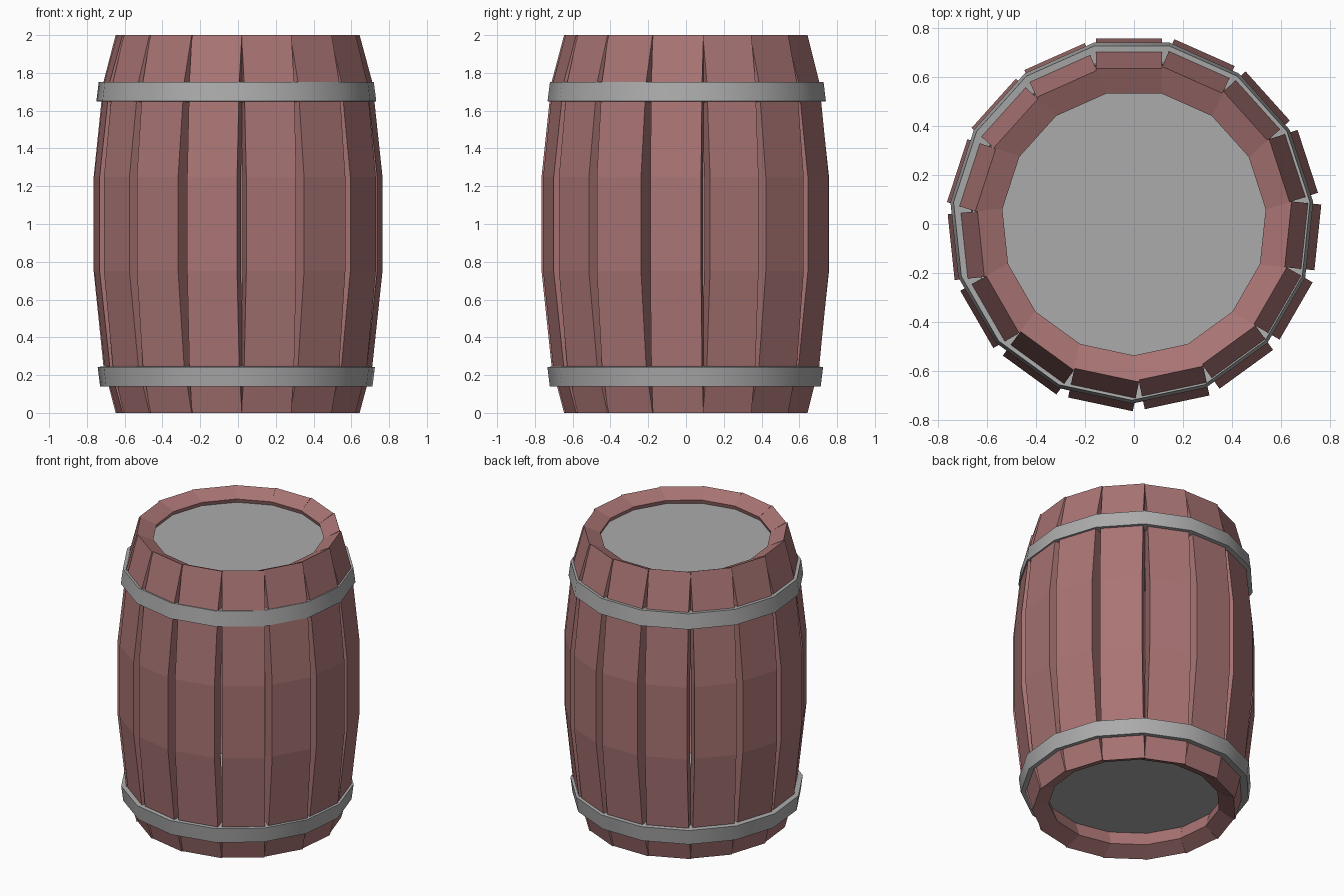
import bpy, bmesh, math
from mathutils import Matrix

if "Cube" in bpy.data.objects:
    bpy.data.objects.remove(bpy.data.objects["Cube"])

N = 15                      # number of staves
STEP = 2 * math.pi / N


def material(name, *rgb):
    mat = bpy.data.materials.new(name)
    mat.diffuse_color = (*rgb, 1)
    mat.use_nodes = True
    mat.node_tree.nodes["Principled BSDF"].inputs["Base Color"].default_value = mat.diffuse_color
    return mat


wood = material("wood", 0.40, 0.175, 0.175)
metal = material("metal", 0.41, 0.41, 0.41)


def make_object(name, bm, mat):
    bmesh.ops.recalc_face_normals(bm, faces=bm.faces)
    me = bpy.data.meshes.new(name)
    bm.to_mesh(me)
    bm.free()
    ob = bpy.data.objects.new(name, me)
    bpy.context.collection.objects.link(ob)
    me.materials.append(mat)
    return ob


def mirrored(half):
    """Mirror a lower half profile (r, z) about z = 1."""
    return half + [(r, 2 - z) for r, z in reversed(half)]


# Staves: bent planks of constant width, so gaps open at the belly
outer = mirrored([(0.631, 0.0), (0.699, 0.25), (0.753, 0.75)])
inner = mirrored([(0.529, 0.048), (0.600, 0.268), (0.654, 0.755)])
HALF_W, SHIFT = 0.135, 0.02
for i in range(N):
    bm = bmesh.new()
    rings = []
    for (ro, zo), (ri, zi) in zip(outer, inner):
        a, b = SHIFT - HALF_W, SHIFT + HALF_W
        rings.append([bm.verts.new(c) for c in
                      ((ro, a, zo), (ro, b, zo), (ri, b, zi), (ri, a, zi))])
    for lo, hi in zip(rings, rings[1:]):
        for k in range(4):
            m = (k + 1) % 4
            bm.faces.new((lo[k], lo[m], hi[m], hi[k]))
    bm.faces.new(rings[0])
    bm.faces.new(rings[-1])
    bm.transform(Matrix.Translation((0, 0.004, 0)) @
                 Matrix.Rotation(math.pi / 2 - i * STEP, 4, 'Z'))
    make_object(f"stave_{i + 1:02d}", bm, wood)


# Metal hoops: 15-sided bands let into the staves, slightly off centre
def hoop(name, profile, dx, dy):
    bm = bmesh.new()
    rings = []
    for i in range(N):
        a = -math.pi / 2 + i * STEP
        rings.append([bm.verts.new((r * math.cos(a) + dx, r * math.sin(a) + dy, z))
                      for r, z in profile])
    for i in range(N):
        p, q = rings[i], rings[(i + 1) % N]
        for k in range(4):
            m = (k + 1) % 4
            bm.faces.new((p[k], q[k], q[m], p[m]))
    ob = make_object(name, bm, metal)
    bpy.ops.object.select_all(action='DESELECT')
    ob.select_set(True)
    bpy.context.view_layer.objects.active = ob
    bpy.ops.object.shade_smooth_by_angle(angle=math.radians(30))


band = [(0.725, 0.14), (0.738, 0.243), (0.665, 0.250), (0.655, 0.147)]
hoop("lower_hoop", band, -0.009, 0.004)
hoop("upper_hoop", [(r + 0.007, 1.893 - z) for r, z in band], -0.009, 0.012)


# Recessed end lids
for name, z in (("top_lid", 1.915), ("bottom_lid", 0.16)):
    bm = bmesh.new()
    bmesh.ops.create_cone(bm, cap_ends=True, segments=N, radius1=0.59, radius2=0.59,
                          depth=0.02, matrix=Matrix.Translation((0, 0.004, z)))
    make_object(name, bm, metal)
